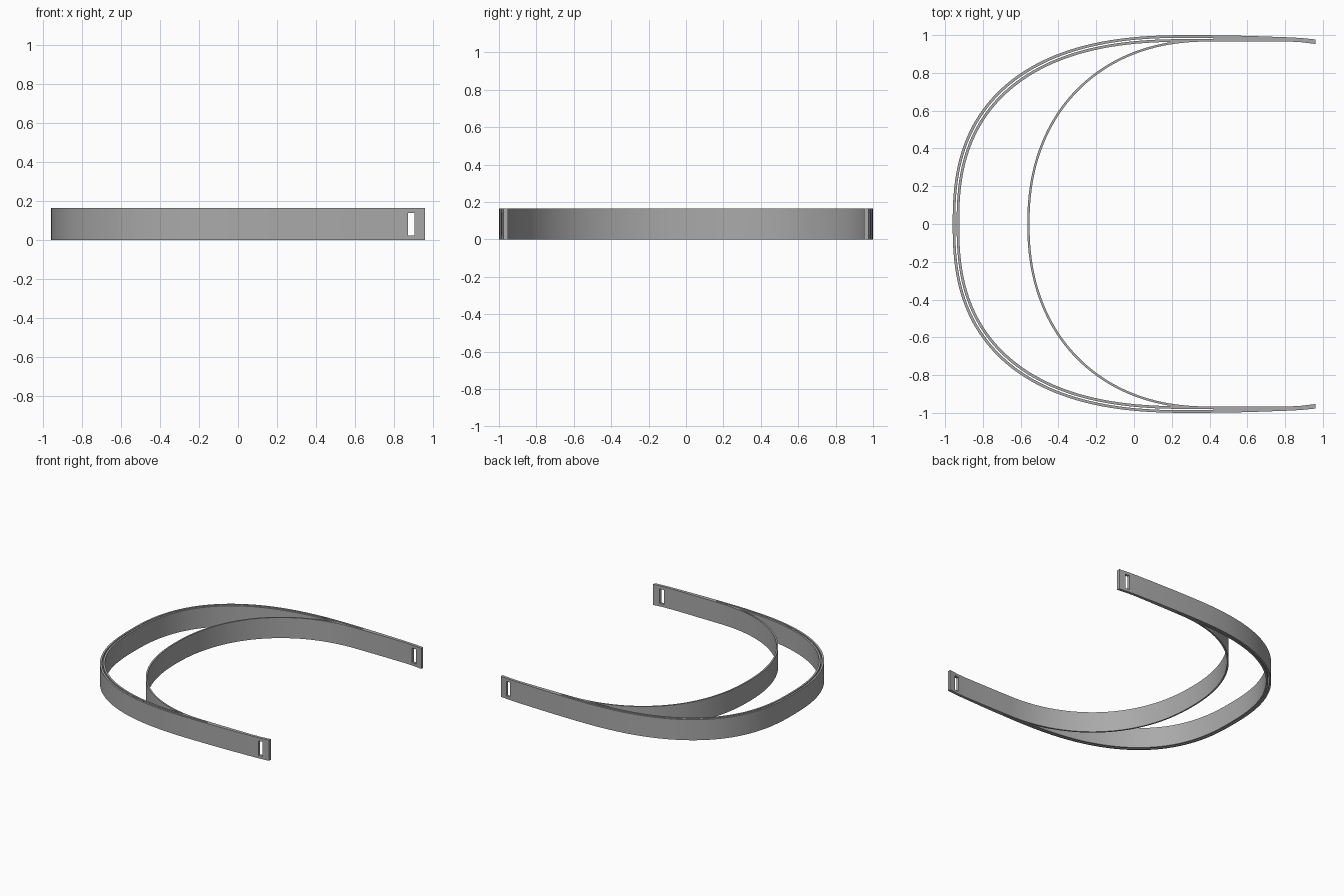
import bpy, bmesh, math

cube = bpy.data.objects.get("Cube")
if cube:
    bpy.data.objects.remove(cube, do_unlink=True)

HEIGHT = 0.165
STEPS = 96

grey = bpy.data.materials.new("grey plastic")
grey.use_nodes = True
colour = (0.4, 0.4, 0.4, 1)
grey.diffuse_color = colour
grey.node_tree.nodes["Principled BSDF"].inputs["Base Color"].default_value = colour


def arch(cx, a, b, power, tail=()):
    """Rounded U open towards +x; tail points extend both ends, mirrored in y."""
    pts = []
    for i in range(STEPS + 1):
        t = math.pi * (i / STEPS - 0.5)
        c, s = max(math.cos(t), 0), math.sin(t)
        x = cx - a * c ** (2 / power)
        y = math.copysign(b * abs(s) ** (2 / power), s)
        pts.append((x, y))
    return [(x, -y) for x, y in reversed(tail)] + pts + list(tail)


def ribbon(name, outer, inner, z0, z1):
    """Upright band between two matching paths."""
    bm = bmesh.new()
    rings = [[bm.verts.new(p) for p in ((*o, z0), (*o, z1), (*i, z1), (*i, z0))]
             for o, i in zip(outer, inner)]
    for r, s in zip(rings, rings[1:]):
        for k in range(4):
            n = (k + 1) % 4
            bm.faces.new((r[k], r[n], s[n], s[k]))
    bm.faces.new(rings[0])
    bm.faces.new(rings[-1])
    bmesh.ops.recalc_face_normals(bm, faces=bm.faces)
    mesh = bpy.data.meshes.new(name)
    bm.to_mesh(mesh)
    bm.free()
    mesh.materials.append(grey)
    ob = bpy.data.objects.new(name, mesh)
    bpy.context.collection.objects.link(ob)
    return ob


def activate(ob):
    bpy.ops.object.select_all(action='DESELECT')
    ob.select_set(True)
    bpy.context.view_layer.objects.active = ob


def cut(ob, cutter):
    mod = ob.modifiers.new("cut", 'BOOLEAN')
    mod.operation = 'DIFFERENCE'
    mod.solver = 'EXACT'
    mod.object = cutter
    activate(ob)
    bpy.ops.object.modifier_apply(modifier=mod.name)
    bpy.data.objects.remove(cutter, do_unlink=True)


# Outer band with tapered side arms
CX, A, P = 0.3, 1.26, 2.5
outer = arch(CX, A, 1.0, P, [(0.45, 0.999), (0.6, 0.996), (0.8, 0.989), (0.88, 0.985), (0.96, 0.977)])
inner = arch(CX, A - 0.035, 0.965, P, [(0.45, 0.966), (0.6, 0.967), (0.8, 0.967), (0.88, 0.963), (0.96, 0.953)])
band = ribbon("outer_band", outer, inner, 0, HEIGHT)

# Narrow visor slit between the two layers of the outer band
slit = ribbon("slit_cutter",
              arch(CX, A - 0.014, 0.986, P, [(0.42, 0.985)]),
              arch(CX, A - 0.021, 0.979, P, [(0.42, 0.980)]), -0.05, HEIGHT + 0.05)
cut(band, slit)

# Strap slots near the arm tips
for side in (-1, 1):
    slot = ribbon("slot_cutter", [(0.872, side * 1.05), (0.906, side * 1.05)],
                  [(0.872, side * 0.9), (0.906, side * 0.9)], 0.023, 0.14)
    cut(band, slot)

# Inner forehead strip merging into the arms
strip = ribbon("forehead_strip",
               arch(0.4, 0.965, 0.978, 2.2),
               arch(0.4, 0.953, 0.966, 2.2), 0, HEIGHT)

for ob in (band, strip):
    activate(ob)
    bpy.ops.object.shade_smooth_by_angle(angle=math.radians(30))
